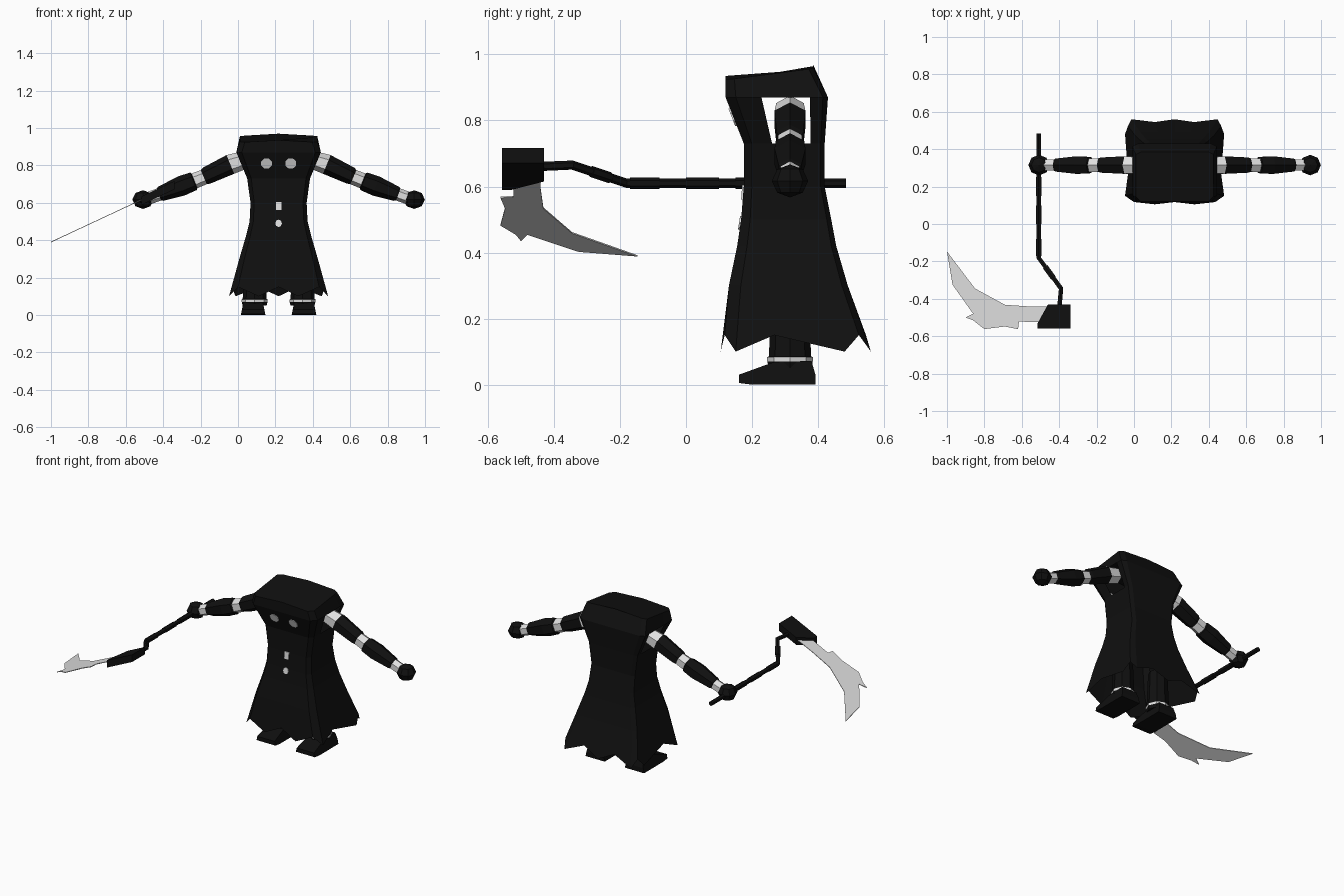
import bpy, bmesh, math
from mathutils import Vector

cube = bpy.data.objects.get("Cube")
if cube:
    bpy.data.objects.remove(cube, do_unlink=True)

CX, CY = 0.217, 0.31   # body axis


def material(name, v):
    m = bpy.data.materials.new(name)
    m.use_nodes = True
    m.diffuse_color = (v, v, v, 1)
    b = m.node_tree.nodes["Principled BSDF"]
    b.inputs["Base Color"].default_value = (v, v, v, 1)
    b.inputs["Roughness"].default_value = 0.9
    return m


BLACK = material("black cloth", 0.005)
PALE = material("pale grey", 0.75)


def finish(name, bm, *mats):
    bmesh.ops.recalc_face_normals(bm, faces=bm.faces)
    me = bpy.data.meshes.new(name)
    bm.to_mesh(me)
    bm.free()
    for m in mats:
        me.materials.append(m)
    ob = bpy.data.objects.new(name, me)
    bpy.context.scene.collection.objects.link(ob)
    return ob


def bridge(bm, a, b, mat=0):
    n = len(a)
    out = []
    for i in range(n):
        f = bm.faces.new((a[i], a[(i + 1) % n], b[(i + 1) % n], b[i]))
        f.material_index = mat
        out.append(f)
    return out


def tube(name, stations, sides=6, up=(0, 0, 1)):
    """Faceted tube through (point, radius, material of next segment)."""
    bm = bmesh.new()
    pts = [Vector(s[0]) for s in stations]
    rings = []
    for i, (p, r, _) in enumerate(stations):
        t = (pts[min(i + 1, len(pts) - 1)] - pts[max(i - 1, 0)]).normalized()
        side = t.cross(Vector(up)).normalized()
        top = side.cross(t)
        rings.append([bm.verts.new(pts[i] + r * (top * math.cos(a) + side * math.sin(a)))
                      for a in (2 * math.pi * k / sides for k in range(sides))])
    for i in range(len(rings) - 1):
        bridge(bm, rings[i], rings[i + 1], stations[i][2])
    bm.faces.new(rings[0])
    bm.faces.new(rings[-1])
    return finish(name, bm, BLACK, PALE)


def slab(name, outline, low, high, mat):
    """Prism between two functions mapping a 2D outline point to 3D."""
    bm = bmesh.new()
    a = [bm.verts.new(low(*p)) for p in outline]
    b = [bm.verts.new(high(*p)) for p in outline]
    bridge(bm, a, b)
    bm.faces.new(a)
    bm.faces.new(b)
    return finish(name, bm, mat)


# Hooded cloak: boxy rings, jagged hem, open arm holes
half = [(0, -1), (.4, -1), (.87, -1), (1, -.8), (1, -.3), (1, .65),
        (1, .9), (.87, 1), (.42, 1), (0, 1)]
section = half + [(-x, y) for x, y in reversed(half[1:-1])]
rings = [(.10, .265, .105, .56), (.30, .21, .13, .49), (.42, .175, .155, .455),
         (.50, .155, .167, .44), (.60, .150, .175, .42), (.73, .168, .175, .42),
         (.87, .226, .12, .43), (.935, .207, .12, .385)]
bm = bmesh.new()
loops = []
for k, (z, hx, y0, y1) in enumerate(rings):
    loop = []
    for i, (u, v) in enumerate(section):
        x, y, zz = hx * u, (y0 + y1) / 2 + (y1 - y0) / 2 * v, z
        if k == 0 and i % 2 == 0:
            zz += .05
            x, y = x * .94, CY + (y - CY) * .94
        if k == len(rings) - 1:
            zz += .13 * (y - y0) - .012 * abs(u)
        loop.append(bm.verts.new((CX + x, y, zz)))
    loops.append(loop)
holes = []
for k in range(len(loops) - 1):
    fs = bridge(bm, loops[k], loops[k + 1])
    if k == 5:
        holes = [f for f in fs if abs(f.calc_center_median().x - CX) > .19
                 and .27 < f.calc_center_median().y < .36]
bm.faces.new(loops[-1])
bmesh.ops.delete(bm, geom=holes, context='FACES')
finish("hooded_cloak", bm, BLACK)


# Plates on the cloak front: eyes, collar strip, button
def front_plate(name, x, z, rx, rz, sides, turn=0.0):
    for (z0, _, a, _), (z1, _, b, _) in zip(rings, rings[1:]):
        if z0 <= z <= z1:
            slope, y = (b - a) / (z1 - z0), a + (b - a) * (z - z0) / (z1 - z0)
    pts = [(rx * math.cos(turn + 2 * math.pi * i / sides),
            rz * math.sin(turn + 2 * math.pi * i / sides)) for i in range(sides)]

    def at(off):
        return lambda u, v: (CX + x + u, y + slope * v + off, z + v)
    slab(name, pts, at(.001), at(-.005), PALE)


for s, label in ((1, "left"), (-1, "right")):
    front_plate(label + "_eye", s * .065, .81, .031, .029, 8, math.pi / 8)
front_plate("collar_strip", 0, .583, .021, .031, 4, math.pi / 4)
front_plate("coat_button", 0, .49, .018, .02, 8)

# Arms, hands, legs and boots on both sides
arm = [(.180, .830, .048, 1), (.258, .805, .054, 0), (.385, .745, .047, 0),
       (.400, .737, .041, 1), (.450, .717, .042, 0), (.455, .715, .050, 0),
       (.520, .690, .054, 0), (.630, .648, .040, 0), (.640, .644, .034, 1),
       (.690, .626, .034, 0), (.720, .617, .030, 0)]
leg = [(.30, .055, 0), (.085, .064, 0), (.084, .069, 1), (.070, .069, 0), (.05, .064, 0)]
boot = [(.16, .005), (.16, .03), (.265, .068), (.38, .072), (.392, .03), (.392, 0), (.2, 0)]
for s, label in ((1, "left"), (-1, "right")):
    tube(label + "_arm", [((CX + s * x, .315, z), r, m) for x, z, r, m in arm])
    bm = bmesh.new()
    bmesh.ops.create_uvsphere(bm, u_segments=8, v_segments=4, radius=1)
    for v in bm.verts:
        v.co = (CX + s * .725 + v.co.x * .057, .315 + v.co.y * .055, .617 + v.co.z * .05)
    finish(label + "_hand", bm, BLACK)
    cx = CX + s * .128
    tube(label + "_leg", [((cx, .315, z), r, m) for z, r, m in leg], 8, (0, 1, 0))

    def boot_side(d):
        return lambda y, z: (cx + s * .008 + d * (.066 - .2 * z), y, z)
    slab(label + "_boot", boot, boot_side(-1), boot_side(1), BLACK)

# Scythe: straight shaft, bent neck, sloping head block and flat blade
path = [(-.51, .485, .61), (-.51, -.18, .61), (-.39, -.345, .665), (-.40, -.46, .66)]
tube("scythe_shaft", [(p, .014, 0) for p in path], 6)
for i, (ya, yb) in enumerate(((.25, .15), (.10, 0), (-.08, -.17))):
    tube("shaft_grip_%d" % (i + 1), [((-.51, ya, .61), .017, 0), ((-.51, yb, .61), .017, 0)])
a, b = Vector(path[1]), Vector(path[2])
tube("neck_grip", [(a.lerp(b, .3), .017, 0), (a.lerp(b, .65), .017, 0)])


def sloped(off):
    return lambda x, y: (x, y, .39 + .467 * (x + 1) + off)


block = [(-.46, -.43), (-.34, -.43), (-.34, -.558), (-.515, -.558), (-.515, -.53)]
slab("scythe_head", block, sloped(-.027), sloped(.018), BLACK)
blade = [(-.45, -.44), (-.57, -.44), (-.69, -.432), (-.85, -.345), (-1, -.147),
         (-.97, -.325), (-.86, -.48), (-.90, -.50), (-.86, -.515), (-.80, -.562),
         (-.69, -.548), (-.62, -.562), (-.615, -.522), (-.47, -.525)]
slab("scythe_blade", blade, sloped(-.002), sloped(.002), PALE)
